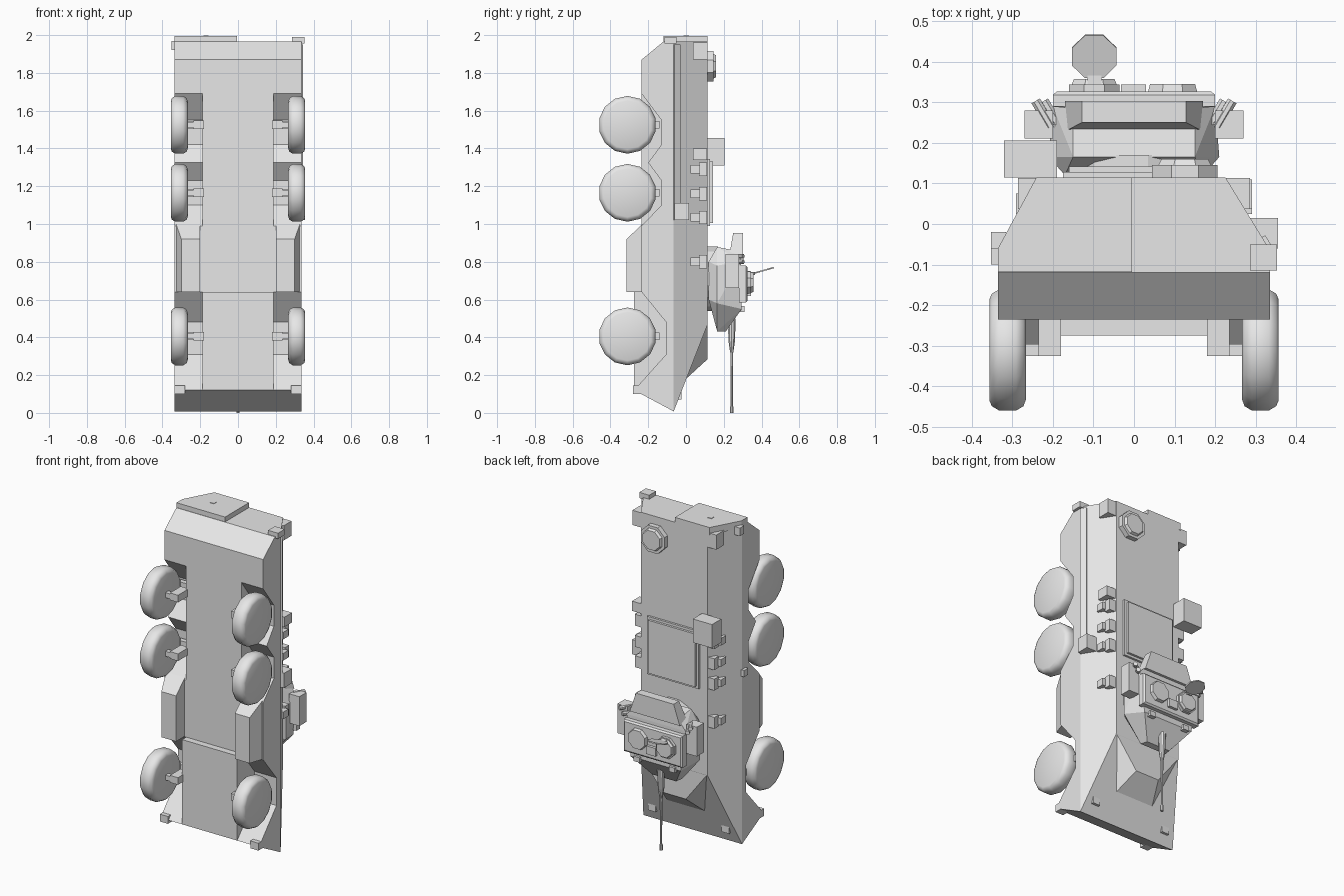
import bpy, bmesh, math
from mathutils import Vector, Matrix

if "Cube" in bpy.data.objects:
    bpy.data.objects.remove(bpy.data.objects["Cube"])

grey = bpy.data.materials.new("plain grey")
grey.diffuse_color = (0.8, 0.8, 0.8, 1)
grey.use_nodes = True
grey.node_tree.nodes["Principled BSDF"].inputs["Base Color"].default_value = grey.diffuse_color


def finish(name, bm, smooth=False):
    bmesh.ops.recalc_face_normals(bm, faces=bm.faces)
    me = bpy.data.meshes.new(name)
    bm.to_mesh(me)
    bm.free()
    me.materials.append(grey)
    ob = bpy.data.objects.new(name, me)
    bpy.context.collection.objects.link(ob)
    if smooth:
        bpy.context.view_layer.objects.active = ob
        ob.select_set(True)
        bpy.ops.object.shade_smooth_by_angle(angle=math.radians(50))
        ob.select_set(False)
    return ob


def box(name, x, y, z):
    bm = bmesh.new()
    bmesh.ops.create_cube(bm, size=1)
    for v in bm.verts:
        v.co = Vector((a + (b - a) * (c + 0.5) for (a, b), c in zip((x, y, z), v.co)))
    return finish(name, bm)


def side_box(name, s, x, y, z):
    """Box on the side s (+1 right, -1 left)."""
    return box(name, sorted((s * x[0], s * x[1])), y, z)


def prism(name, profile, x0, x1):
    """Side profile of (y, z) points, extruded across x."""
    bm = bmesh.new()
    f = bm.faces.new([bm.verts.new((x0, y, z)) for y, z in profile])
    r = bmesh.ops.extrude_face_region(bm, geom=[f])
    for v in r["geom"]:
        if isinstance(v, bmesh.types.BMVert):
            v.co.x = x1
    return finish(name, bm)


def hull(name, pts, mirror=True):
    """Convex solid around points, mirrored over x."""
    bm = bmesh.new()
    for x, y, z in pts:
        bm.verts.new((x, y, z))
        if mirror:
            bm.verts.new((-x, y, z))
    r = bmesh.ops.convex_hull(bm, input=bm.verts)
    junk = {g for g in r["geom_interior"] + r["geom_unused"] if isinstance(g, bmesh.types.BMVert)}
    if junk:
        bmesh.ops.delete(bm, geom=list(junk), context="VERTS")
    bmesh.ops.dissolve_limit(bm, angle_limit=0.02, verts=bm.verts, edges=bm.edges)
    return finish(name, bm)


def rod(name, a, b, r1, r2=None, n=8, smooth=False):
    a, b = Vector(a), Vector(b)
    d = b - a
    bm = bmesh.new()
    bmesh.ops.create_cone(bm, cap_ends=True, segments=n, radius1=r1,
                          radius2=r1 if r2 is None else r2, depth=d.length,
                          matrix=Matrix.Translation((a + b) / 2)
                          @ d.to_track_quat('Z', 'Y').to_matrix().to_4x4()
                          @ Matrix.Rotation(math.pi / n, 4, 'Z'))
    return finish(name, bm, smooth)


# Hull: core, side walls with wheel arches, sloped upper part
prism("hull_core", [(-.065, .008), (-.275, .12), (-.275, .64), (-.235, .64),
                    (-.235, 1.87), (-.12, 1.965), (-.065, 1.965)], -.187, .187)
walls = [(-.065, .008), (-.275, .12), (-.105, .31), (-.105, .48), (-.235, .64),
         (-.235, .99), (-.13, 1.1), (-.13, 1.23), (-.2, 1.325), (-.13, 1.42),
         (-.13, 1.55), (-.235, 1.69), (-.235, 1.87), (-.12, 1.965), (-.065, 1.965)]
prism("hull_walls", walls, -.335, .335)
hull("upper_hull", [(.335, -.065, .008), (.335, -.065, 1.965),
                    (.225, .115, .47), (.225, .115, 1.965)])
hull("driver_hood", [(.13, 0, .18), (.08, .115, .285), (.22, .114, .468), (.13, -.02, .3)])

# Rear door plate and its knob
hull("rear_door", [(x, y, z) for z in (1.95, 1.995) for x, y in
                   ((-.335, -.118), (-.005, -.118), (-.005, .115), (-.24, .115), (-.335, -.06))], False)
box("door_knob", (-.183, -.155), (-.012, .015), (1.99, 1.998))

# Running gear
for s in (-1, 1):
    for z in (.405, 1.165, 1.525):
        bm = bmesh.new()
        prof = [(.266, 0), (.266, .125), (.272, .142), (.29, .153),
                (.332, .153), (.35, .142), (.356, .128), (.356, 0)]
        vs = [bm.verts.new((s * x, -.31, z + r)) for x, r in prof]
        es = [bm.edges.new(p) for p in zip(vs, vs[1:])]
        bmesh.ops.spin(bm, geom=vs + es, cent=(0, -.31, z), axis=(1, 0, 0),
                       angle=2 * math.pi, steps=14, use_merge=True)
        bmesh.ops.remove_doubles(bm, verts=bm.verts, dist=1e-4)
        finish("wheel", bm, True)
        side_box("axle_block", s, (.18, .235), (-.325, -.22), (z - .022, z + .022))
        side_box("axle", s, (.23, .275), (-.325, -.295), (z - .015, z + .015))
        side_box("arch_bracket", s, (.19, .3), (-.17, -.14), (z - .02, z + .02))
    # Belly sponson
    hull("side_sponson", [(s * x, y, z) for x, y, z in (
        (.2, -.315, .64), (.3, -.315, .64), (.2, -.315, .92), (.3, -.315, .92),
        (.2, -.23, .64), (.328, -.23, .64), (.2, -.23, 1.0), (.328, -.23, 1.0))], False)
    side_box("tow_hook", s, (.28, .335), (-.28, -.2), (.1, .145))
    side_box("bow_lamp", s, (.225, .275), (-.06, -.025), (.07, .115))
    # Small fittings on the sloped sides
    for z in (.8, 1.035, 1.16, 1.29):
        side_box("side_vision_block", s, (.22, .27), (.07, .11), (z - .035, z + .035))
        side_box("side_vision_lens", s, (.24, .29), (.025, .075), (z - .022, z + .022))
    side_box("rear_lamp", s, (.22, .285), (.037, .113), (1.87, 1.96))

side_box("side_case", 1, (.22, .29), (.037, .11), (1.34, 1.4))
side_box("tool_box", 1, (.285, .355), (-.06, .015), (1.02, 1.11))
side_box("rear_bracket", 1, (.285, .352), (-.115, -.05), (1.955, 1.99))
side_box("rear_bracket", -1, (.315, .352), (-.06, -.02), (1.92, 1.97))
side_box("side_bracket", -1, (.32, .352), (-.1, -.06), (1.04, 1.08))
hull("side_rail", [(x, y, z) for z in (1.02, 1.95) for x, y in
                   ((.335, -.065), (.343, -.06), (.323, -.028), (.31, -.035))], False)

# Roof fittings
box("roof_hatch_frame", (-.175, .175), (.11, .128), (.99, 1.345))
box("roof_hatch", (-.16, .16), (.12, .142), (1.005, 1.33))
box("roof_case", (-.32, -.19), (.115, .205), (1.31, 1.455))
rod("roof_vent", (.125, .11, 1.835), (.125, .145, 1.835), .087)
rod("roof_vent_cap", (.125, .145, 1.835), (.125, .16, 1.835), .07, .062)

# Turret
rod("turret_ring", (0, .11, .71), (0, .17, .71), .175, n=16)
hull("turret_body", [(.17, .12, .6), (.17, .12, .8), (.09, .165, .432), (.08, .21, .43),
                     (.21, .165, .58), (.21, .165, .78), (.15, .165, .878),
                     (.17, .295, .55), (.2, .29, .8), (.15, .285, .855)])
hull("turret_bin", [(.17, .228, .83), (.17, .303, .83), (.128, .25, .952), (.128, .303, .952)])
hull("turret_roof_plate", [(.2, .28, .585), (.2, .318, .585), (.2, .28, .78),
                           (.2, .318, .78), (.19, .326, .595), (.19, .326, .77)])
rod("commander_cupola", (-.098, .32, .69), (-.098, .343, .69), .067)
rod("commander_cupola_rim", (-.098, .343, .69), (-.098, .357, .69), .06, .054)
rod("gunner_hatch", (.095, .32, .69), (.095, .345, .69), .067, .06)
box("roof_sight", (-.032, .03), (.32, .343), (.62, .67))
rod("open_hatch_lid", (-.098, .4135, .751), (-.098, .4115, .758), .059)
box("lid_hinge", (-.115, -.08), (.33, .365), (.73, .745))
for s in (-1, 1):
    side_box("turret_side_case", s, (.2, .27), (.21, .28), (.66, .84))
    for i in range(2):
        rod("smoke_tube", (s * (.185 + .02 * i), .24, .8 + .03 * i),
            (s * (.222 + .02 * i), .303, .8 + .03 * i), .013)
    side_box("front_sight", s, (.1, .14), (.27, .31), (.535, .565))

# Gun
rod("gun_sleeve", (0, .242, .5), (0, .242, .38), .022, .018, 10)
rod("gun_sleeve_tip", (0, .242, .38), (0, .242, .32), .018, .009, 10)
rod("gun_barrel", (0, .242, .33), (0, .242, .03), .008, .006)
rod("muzzle", (0, .242, .035), (0, .242, 0), .01)
